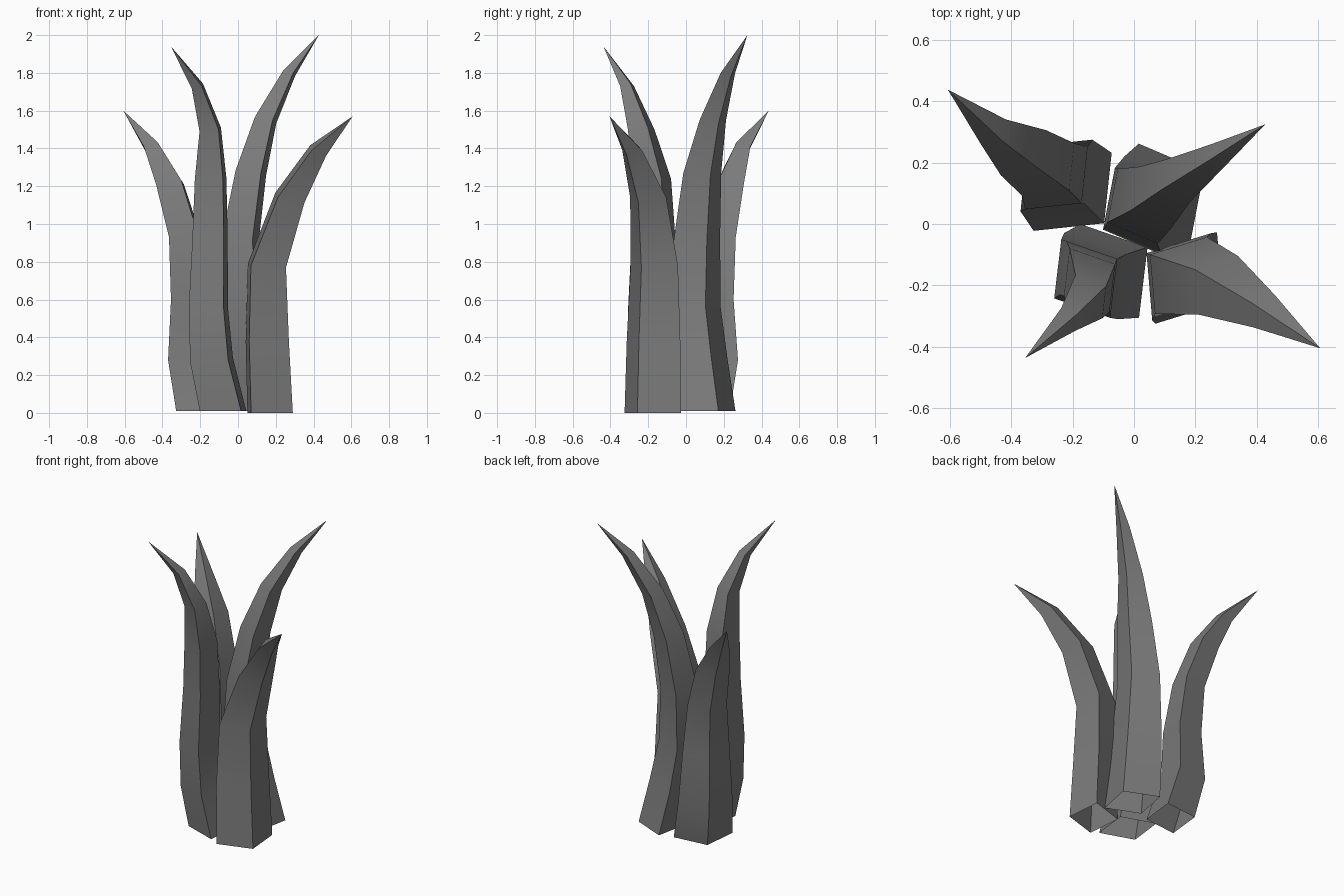
import bpy
import bmesh
import math
from mathutils import Vector

default_cube = bpy.data.objects.get("Cube")
if default_cube:
    bpy.data.objects.remove(default_cube, do_unlink=True)

# Single flat grey for every leaf
grey = bpy.data.materials.new("leaf_grey")
grey.use_nodes = True
leaf_colour = (0.2, 0.2, 0.2, 1)
grey.diffuse_color = leaf_colour
shader = next(n for n in grey.node_tree.nodes if n.type == "BSDF_PRINCIPLED")
shader.inputs["Base Color"].default_value = leaf_colour

HALF_DEPTH = 0.145   # centre to inner and outer ridges
HALF_WIDTH = 0.18    # centre to side ridges


def lean_at(path, index, outward):
    """Outward slope of the leaf's centre line at one ring."""
    if index == 0:
        return 0
    step = Vector(path[index + 1][:3]) - Vector(path[index - 1][:3])
    return step.dot(outward) / step.z


def make_leaf(name, heading, path, tip):
    """Open-bottomed diamond tube along (x, y, z, scale) rings, closing to a point."""
    angle = math.radians(heading)
    outward = Vector((math.cos(angle), math.sin(angle), 0))
    sideways = Vector((-outward.y, outward.x, 0))
    diamond = [(HALF_DEPTH, 0), (0, HALF_WIDTH), (-HALF_DEPTH, 0), (0, -HALF_WIDTH)]
    whole_path = path + [tip]

    bm = bmesh.new()
    rings = []
    for index, (x, y, z, scale) in enumerate(path):
        tilt = 0.6 * lean_at(whole_path, index, outward)
        ring = []
        for u, v in diamond:
            corner = Vector((x, y, z)) + scale * (u * outward + v * sideways)
            corner.z -= tilt * u * scale
            ring.append(bm.verts.new(corner))
        rings.append(ring)

    # Side walls
    count = len(diamond)
    for lower, upper in zip(rings, rings[1:]):
        for i in range(count):
            j = (i + 1) % count
            bm.faces.new((lower[i], lower[j], upper[j], upper[i]))

    # Pointed end
    point = bm.verts.new(tip)
    for i in range(count):
        bm.faces.new((rings[-1][i], rings[-1][(i + 1) % count], point))

    mesh = bpy.data.meshes.new(name)
    bm.to_mesh(mesh)
    bm.free()
    mesh.materials.append(grey)
    leaf = bpy.data.objects.new(name, mesh)
    bpy.context.collection.objects.link(leaf)

    # Soft bends along the leaf, crisp ridges
    bpy.ops.object.select_all(action="DESELECT")
    leaf.select_set(True)
    bpy.context.view_layer.objects.active = leaf
    bpy.ops.object.shade_smooth_by_angle(angle=math.radians(35))
    return leaf


make_leaf("front_left_leaf", -34, [
    (.17, -.176, 0, 1),
    (.155, -.172, .38, .95),
    (.153, -.168, .78, .84),
    (.275, -.2, 1.14, .64),
    (.425, -.285, 1.39, .35),
], (.607, -.405, 1.57))

make_leaf("back_right_leaf", 135, [
    (-.2, .105, .01, 1),
    (-.253, .158, .28, .92),
    (-.253, .15, .6, .8),
    (-.28, .178, .93, .67),
    (-.36, .232, 1.21, .58),
    (-.458, .3, 1.41, .32),
], (-.607, .438, 1.6))

make_leaf("back_left_leaf", 28, [
    (.1, .103, .01, 1),
    (.05, .068, .28, .96),
    (.013, .042, .56, .89),
    (.012, .058, .92, .77),
    (.068, .086, 1.27, .63),
    (.146, .142, 1.55, .44),
    (.272, .222, 1.8, .24),
], (.428, .325, 2))

make_leaf("front_right_leaf", 212, [
    (-.079, -.153, .01, 1),
    (-.14, -.17, .28, .92),
    (-.157, -.178, .56, .84),
    (-.148, -.172, .92, .76),
    (-.145, -.183, 1.24, .68),
    (-.147, -.237, 1.5, .46),
    (-.215, -.312, 1.73, .24),
], (-.355, -.437, 1.94))
